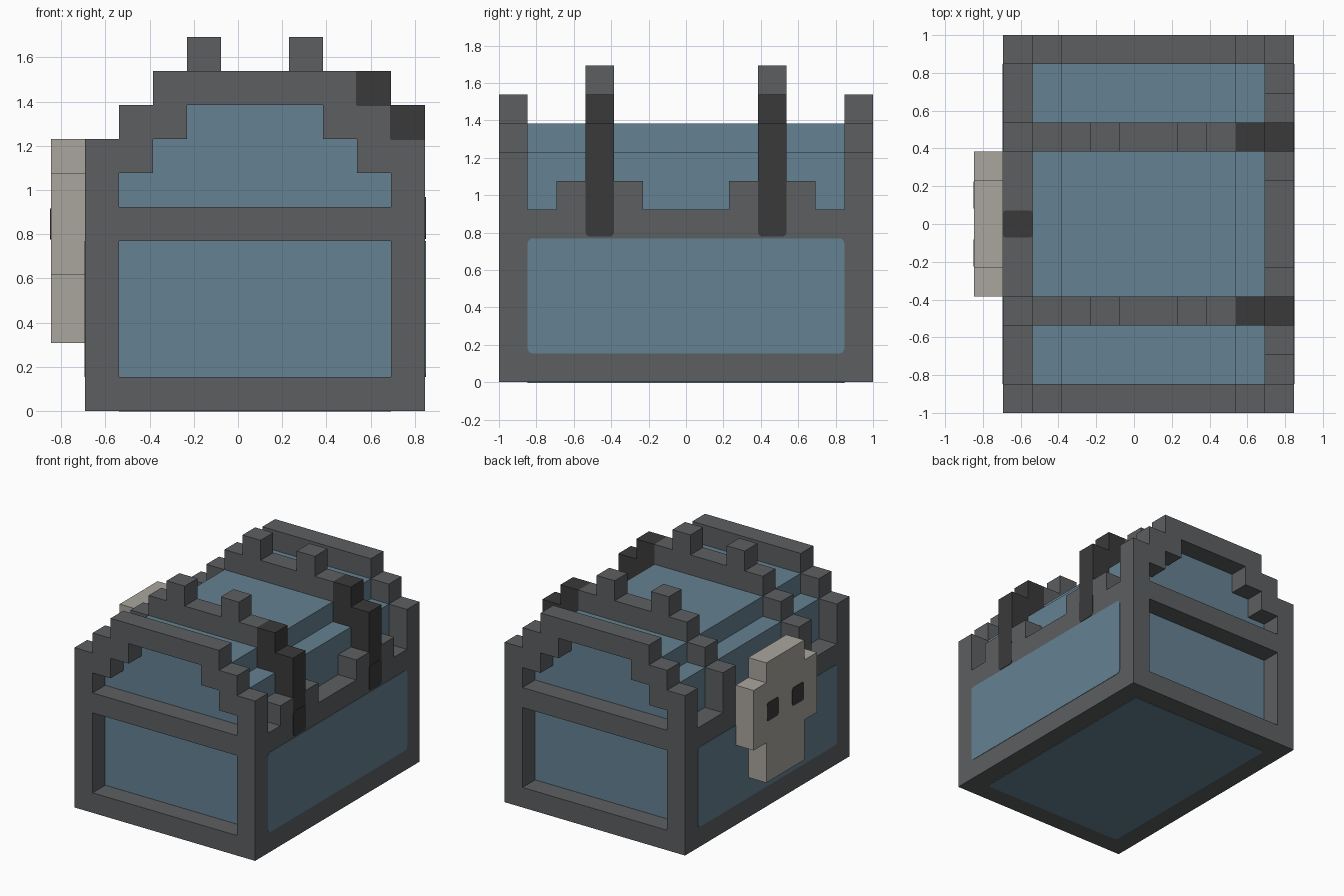
import bpy, bmesh, math
from mathutils import Matrix, Vector

if "Cube" in bpy.data.objects:
    bpy.data.objects.remove(bpy.data.objects["Cube"])

U = 2 / 13                    # one block
ORIGIN = Vector((4.5, 6.5, 0))  # block coordinates of the centre of the base


def material(name, rgb):
    m = bpy.data.materials.new(name)
    m.use_nodes = True
    m.diffuse_color = (*rgb, 1)
    bsdf = m.node_tree.nodes["Principled BSDF"]
    bsdf.inputs["Base Color"].default_value = (*rgb, 1)
    bsdf.inputs["Roughness"].default_value = 0.9
    return m


GREY = material("dark stone grey", (0.107, 0.114, 0.119))
BLUE = material("slate blue", (0.130, 0.220, 0.287))
DARK = material("charcoal", (0.042, 0.042, 0.042))
BONE = material("bone", (0.402, 0.381, 0.342))


def add(name, bm, *mats):
    me = bpy.data.meshes.new(name)
    bmesh.ops.recalc_face_normals(bm, faces=bm.faces)
    bm.to_mesh(me)
    bm.free()
    for m in mats:
        me.materials.append(m)
    ob = bpy.data.objects.new(name, me)
    bpy.context.collection.objects.link(ob)
    return ob


def box_mesh(lo, hi):
    """Box between two corners given in blocks."""
    lo, hi = (Vector(lo) - ORIGIN) * U, (Vector(hi) - ORIGIN) * U
    bm = bmesh.new()
    bmesh.ops.create_cube(bm, size=1, matrix=Matrix.Translation((lo + hi) / 2)
                          @ Matrix.Diagonal((*(hi - lo), 1)))
    return bm


def box(name, lo, hi, mat):
    return add(name, box_mesh(lo, hi), mat)


def plate(name, lo, hi, axis, mat, radius=0.025):
    """Thin plate with its corners rounded around one axis."""
    bm = box_mesh(lo, hi)
    edges = [e for e in bm.edges
             if abs((e.verts[0].co - e.verts[1].co).normalized()[axis]) > 0.9]
    bmesh.ops.bevel(bm, geom=edges, offset=radius, segments=3, profile=0.5, affect='EDGES')
    return add(name, bm, mat)


def prism(name, outlines, y0, y1, mat):
    """Extrude x-z outlines (the first is the border, others are holes) along y."""
    cu = bpy.data.curves.new(name + "_outline", 'CURVE')
    cu.dimensions, cu.fill_mode = '2D', 'BOTH'
    cu.extrude = (y1 - y0) * U / 2
    for pts in outlines:
        sp = cu.splines.new('POLY')
        sp.points.add(len(pts) - 1)
        for p, (x, z) in zip(sp.points, pts):
            p.co = ((x - ORIGIN.x) * U, z * U, 0, 1)
        sp.use_cyclic_u = True
    tmp = bpy.data.objects.new("outline", cu)
    me = bpy.data.meshes.new_from_object(tmp)
    bm = bmesh.new()
    bm.from_mesh(me)
    bmesh.ops.remove_doubles(bm, verts=bm.verts, dist=1e-4)
    bm.transform(Matrix.Translation((0, ((y0 + y1) / 2 - ORIGIN.y) * U, 0))
                 @ Matrix.Rotation(math.pi / 2, 4, 'X'))
    for f in bm.faces:
        f.smooth = False
        f.material_index = 0
    bpy.data.objects.remove(tmp)
    bpy.data.curves.remove(cu)
    bpy.data.meshes.remove(me)
    return add(name, bm, mat)


T = 0.02  # plate thickness in blocks

# Chest body, blue on its front and back
bm = box_mesh((0, 1, 0), (10, 12, 6))
bm.normal_update()
for f in bm.faces:
    f.material_index = 1 if abs(f.normal.y) > 0.9 else 0
add("body", bm, GREY, BLUE)

# Flush side and bottom panels
plate("right_panel", (10, 1, 1), (10 + T, 12, 5), 0, BLUE)
plate("left_panel", (-T, 1, 1), (0, 12, 5), 0, BLUE)
plate("bottom_panel", (1, 1, -T), (9, 12, 0), 2, BLUE)

# Stepped front and back frames with two openings
border = [(0, 0), (10, 0), (10, 8), (9, 8), (9, 9), (8, 9), (8, 10),
          (2, 10), (2, 9), (1, 9), (1, 8), (0, 8)]
lower = [(1, 1), (9, 1), (9, 5), (1, 5)]
upper = [(1, 6), (9, 6), (9, 7), (8, 7), (8, 8), (7, 8), (7, 9),
         (3, 9), (3, 8), (2, 8), (2, 7), (1, 7)]
for name, y in (("front_frame", 0), ("back_frame", 12)):
    prism(name, [border, lower, upper], y, y + 1, GREY)

# Stepped lid
prism("lid", [[(1, 6), (9, 6), (9, 8), (8, 8), (8, 9), (2, 9), (2, 8), (1, 8)]],
      1, 12, BLUE)

# Lid straps with spikes, dark hinge ends and side blocks
strap = [(0, 6), (8, 6), (8, 10), (7, 10), (7, 11), (6, 11), (6, 10), (4, 10),
         (4, 11), (3, 11), (3, 10), (2, 10), (2, 9), (1, 9), (1, 8), (0, 8)]
hinge = [(8, 6), (10, 6), (10, 9), (9, 9), (9, 10), (8, 10)]
for side, y in (("front", 3), ("back", 9)):
    prism(side + "_strap", [strap], y, y + 1, GREY)
    prism(side + "_hinge", [hinge], y, y + 1, DARK)
    plate(side + "_hinge_plate", (10, y, 5.06), (10 + T, y + 1, 6.3), 0, DARK)
    for n, dy in enumerate((-1, 1)):
        box(f"{side}_hinge_block_{n + 1}", (9, y + dy, 6), (10, y + dy + 1, 7), GREY)

# Latch plate on the left rim
plate("latch_plate", (0, 6.04, 6), (1, 6.96, 6 + T), 2, DARK, 0.01)

# Skull lock: cross-shaped outline extruded across the side
skull = [(5, 2), (8, 2), (8, 4), (9, 4), (9, 7), (8, 7), (8, 8),
         (5, 8), (5, 7), (4, 7), (4, 4), (5, 4)]
bm = bmesh.new()
face = bm.faces.new([bm.verts.new((Vector((-1, y, z)) - ORIGIN) * U) for y, z in skull])
ext = bmesh.ops.extrude_face_region(bm, geom=[face], use_keep_orig=True)
bmesh.ops.translate(bm, vec=(U, 0, 0),
                    verts=[g for g in ext["geom"] if isinstance(g, bmesh.types.BMVert)])
add("skull_lock", bm, BONE)
for name, y in (("front_eye", 5), ("back_eye", 7)):
    plate(name, (-1 - T, y + 0.04, 5.04), (-1, y + 0.96, 5.96), 0, DARK, 0.02)
